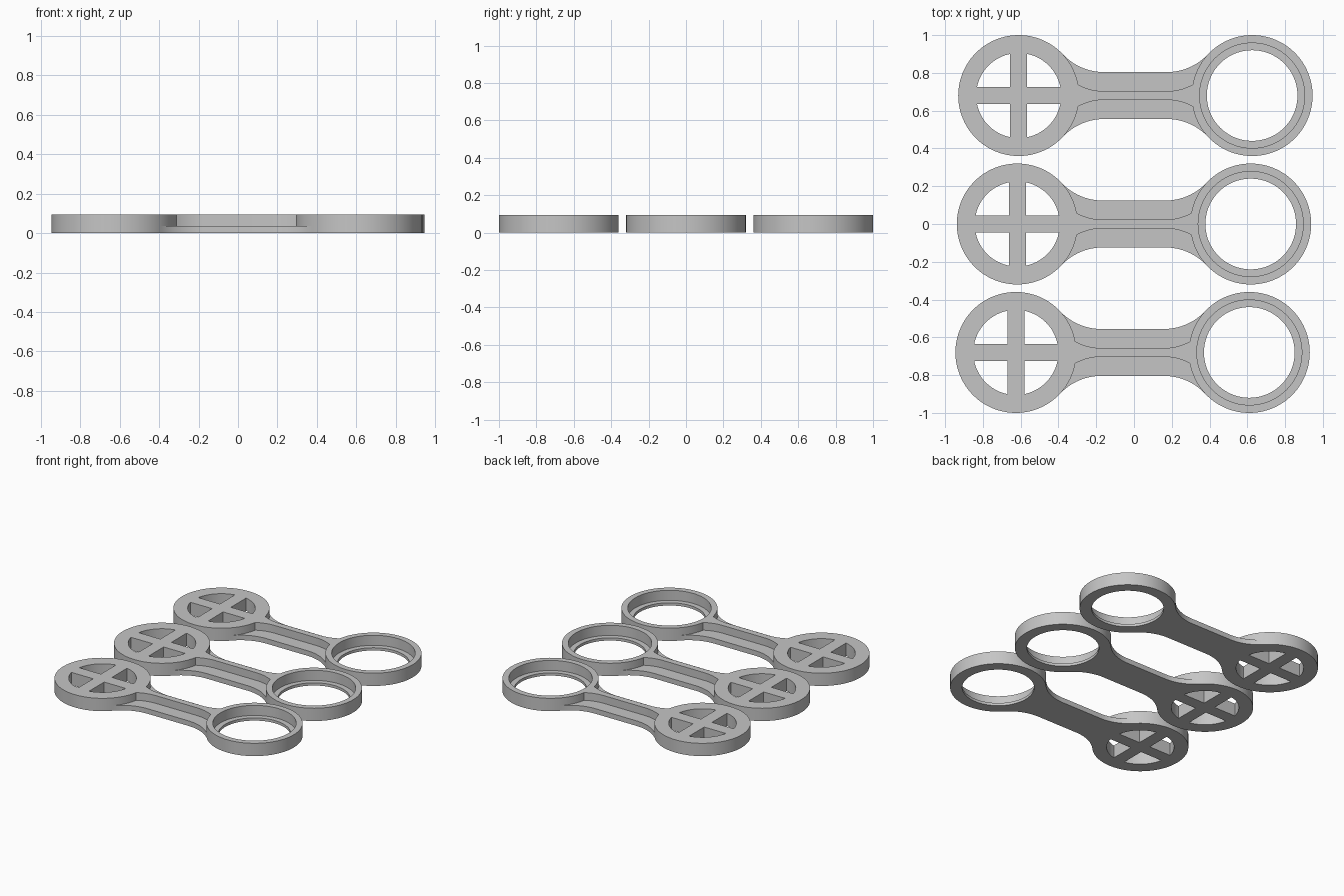
import bpy, bmesh
from math import sin, cos, pi, atan2, asin, hypot

cube = bpy.data.objects.get("Cube")
if cube:
    bpy.data.objects.remove(cube, do_unlink=True)

HEIGHT, PLATE, LEDGE = 0.094, 0.037, 0.02     # heights
CX, R = 0.618, 0.32                            # end disc centre and radius
ARM, RIB, RIB_END = 0.124, 0.023, 0.058        # half widths
NECK, FILLET = 0.165, 0.30                     # flare start and radius
HUB, BAR = 0.225, 0.045                        # spoked opening
HOLE, RECESS = 0.24, 0.278                     # ring opening
TOP = 0.2

grey = bpy.data.materials.new("plain grey")
grey.use_nodes = True
colour = (0.56, 0.56, 0.56, 1)
grey.diffuse_color = colour
grey.node_tree.nodes["Principled BSDF"].inputs["Base Color"].default_value = colour


def arc(x, y, r, a, b, n):
    return [(x + r * cos(a + (b - a) * i / n), y + r * sin(a + (b - a) * i / n))
            for i in range(n + 1)]


def circle(x, y, r, n=128):
    return arc(x, y, r, 0, 2 * pi, n)[:-1]


def mirror_x(pts):
    return [(-x, y) for x, y in reversed(pts)]


def mirror_y(pts):
    return [(x, -y) for x, y in reversed(pts)]


def prisms(name, parts):
    """One object made of upright prisms: (outline, bottom, top)."""
    bm = bmesh.new()
    for pts, z0, z1 in parts:
        low = [bm.verts.new((x, y, z0)) for x, y in pts]
        high = [bm.verts.new((x, y, z1)) for x, y in pts]
        bm.faces.new(low[::-1])
        bm.faces.new(high)
        for i in range(len(pts)):
            j = (i + 1) % len(pts)
            bm.faces.new((low[i], low[j], high[j], high[i]))
    bmesh.ops.recalc_face_normals(bm, faces=bm.faces)
    mesh = bpy.data.meshes.new(name)
    bm.to_mesh(mesh)
    bm.free()
    mesh.materials.append(grey)
    ob = bpy.data.objects.new(name, mesh)
    bpy.context.collection.objects.link(ob)
    return ob


# Outline: two discs joined by a straight arm with tangent flares
FILLET = ((CX - NECK) ** 2 + ARM ** 2 - R ** 2) / (2 * (R - ARM))
touch = atan2(ARM + FILLET, NECK - CX)          # tangent point seen from disc centre
disc_side = arc(CX, 0, R, -touch, touch, 96)
flare = arc(NECK, ARM + FILLET, FILLET, touch - pi, -pi / 2, 16)
upper = disc_side + flare[1:]
quarter = upper + mirror_x(flare)[:-1]
left = mirror_x(disc_side)
outline = quarter + left + mirror_y(mirror_x(flare))[1:] + mirror_y(flare)[:-1]
body = prisms("link_arm_back", [(outline, 0, HEIGHT)])

# Pocket beside the rib: flared rib edge, disc edge, then out past the side
rib_angle = pi - asin(RIB_END / R)
rib_x = CX + R * cos(rib_angle)
rise, run = RIB_END - RIB, rib_x - NECK
rib_r = (run ** 2 + rise ** 2) / (2 * rise)
rib_edge = arc(NECK, RIB + rib_r, rib_r, -pi / 2, -pi / 2 + asin(run / rib_r), 10)
disc_edge = arc(CX, 0, R, rib_angle, touch, 16)
half = rib_edge + disc_edge[1:] + [(disc_edge[-1][0], 0.5)]
pocket = half + mirror_x(half)
cuts = [(pocket, PLATE, TOP), (mirror_y(pocket), PLATE, TOP)]

# Four openings between the spokes
a = asin(BAR / HUB)
sector = [(BAR, BAR)] + arc(0, 0, HUB, a, pi / 2 - a, 20)
for k in range(4):
    c, s = cos(k * pi / 2), sin(k * pi / 2)
    cuts.append(([(c * x - s * y - CX, s * x + c * y) for x, y in sector], -TOP, TOP))

# Through hole and stepped seat of the ring
cuts.append((circle(CX, 0, HOLE), -TOP, TOP))
seat = [(circle(CX, 0, RECESS), LEDGE, TOP)]

bpy.ops.object.select_all(action='DESELECT')
bpy.context.view_layer.objects.active = body
body.select_set(True)
for parts in (cuts, seat):
    cutter = prisms("cutter", parts)
    cutter.hide_render = True
    mod = body.modifiers.new("cut", 'BOOLEAN')
    mod.operation, mod.solver, mod.object = 'DIFFERENCE', 'EXACT', cutter
    bpy.ops.object.modifier_apply(modifier=mod.name)
    bpy.data.objects.remove(cutter, do_unlink=True)
bpy.ops.object.shade_smooth_by_angle(angle=pi / 6)

# Three links side by side, each slightly shifted
body.location = (0.0075, 0.68, 0)
for name, x, y in (("link_arm_middle", 0, 0), ("link_arm_front", -0.0075, -0.68)):
    ob = bpy.data.objects.new(name, body.data.copy())
    ob.location = (x, y, 0)
    bpy.context.collection.objects.link(ob)
